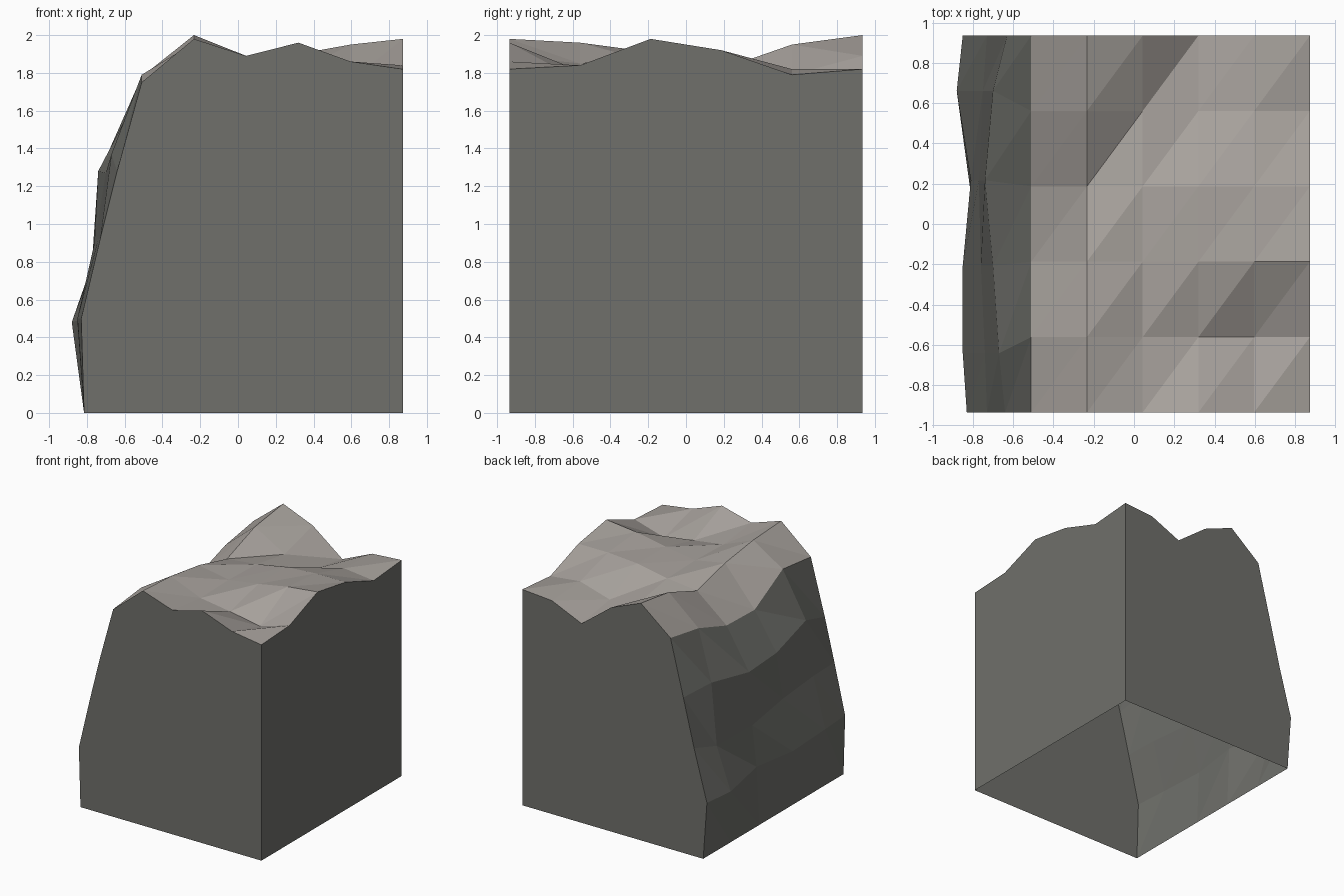
import bpy
import bmesh
from mathutils import Vector

old = bpy.data.objects.get("Cube")
if old:
    bpy.data.objects.remove(old, do_unlink=True)


def make_material(name, rgb):
    mat = bpy.data.materials.new(name)
    mat.use_nodes = True
    colour = (*rgb, 1.0)
    mat.diffuse_color = colour
    shader = next(n for n in mat.node_tree.nodes if n.type == "BSDF_PRINCIPLED")
    shader.inputs["Base Color"].default_value = colour
    return mat


def make_object(name, polygons, material):
    """Build a flat shaded mesh from lists of corner points."""
    mesh = bpy.data.meshes.new(name)
    bm = bmesh.new()
    for points in polygons:
        bm.faces.new([bm.verts.new(p) for p in points])
    bmesh.ops.remove_doubles(bm, verts=bm.verts, dist=0.0005)
    bm.to_mesh(mesh)
    bm.free()
    mesh.materials.append(material)
    obj = bpy.data.objects.new(name, mesh)
    bpy.context.collection.objects.link(obj)
    return obj


def sheet(columns):
    """Triangles between neighbouring columns of points."""
    triangles = []
    for near, far in zip(columns, columns[1:]):
        for j in range(len(near) - 1):
            a, b, c, d = near[j], far[j], far[j + 1], near[j + 1]
            triangles += [(a, b, c), (a, c, d)]
    return triangles


HALF_DEPTH = 0.935
RIGHT = 0.873
LEDGE = -0.51
ROWS = [HALF_DEPTH * (-1 + 2 * j / 5) for j in range(6)]

# Ground heights in hundredths, one line per column, front to back
HEIGHTS = [
    (175, 179, 159, 160, 172, 178),
    (198, 196, 191, 182, 195, 200),
    (189, 185, 86 + 100, 185, 179, 189),
    (196, 181, 190, 190, 174, 168),
    (186, 176, 195, 192, 182, 180),
    (182, 184, 198, 192, 179, 182),
]
ground = []
for i, heights in enumerate(HEIGHTS):
    x = LEDGE + (RIGHT - LEDGE) * i / 5
    ground.append([Vector((x, y, h / 100)) for y, h in zip(ROWS, heights)])

# Cliff rings from low to high: outward reach and height in hundredths
CLIFF = [
    ((83, 85, 85, 81, 88, 85), (50, 50, 48, 50, 48, 48)),
    ((73, 74, 76, 77, 75, 73), (92, 92, 90, 84, 83, 91)),
    ((64, 67, 70, 74, 70, 63), (128, 137, 127, 128, 135, 131)),
]
SHIFT = (0, -0.08, -0.02, 0.03, 0.1, 0)
cliff = [[Vector((-0.815, y, 0)) for y in ROWS]]
for reach, heights in CLIFF:
    cliff.append([Vector((-r / 100, y + s, h / 100))
                  for r, h, y, s in zip(reach, heights, ROWS, SHIFT)])
cliff.append(ground[0])

# Flat cut walls on the other three sides; the underside stays open
outline = cliff + ground[1:]
front_corner = Vector((RIGHT, -HALF_DEPTH, 0))
back_corner = Vector((RIGHT, HALF_DEPTH, 0))
front = [col[0] for col in reversed(outline)] + [front_corner]
back = [col[-1] for col in outline] + [back_corner]
side = [front_corner, back_corner] + list(reversed(ground[-1]))

rock = make_material("dark rock", (0.160, 0.162, 0.147))
soil = make_material("pale stone", (0.385, 0.357, 0.332))

make_object("ground_surface", sheet(ground), soil)
make_object("cliff_face", sheet(cliff), rock)
make_object("front_wall", [front], rock)
make_object("back_wall", [back], rock)
make_object("side_wall", [side], rock)
